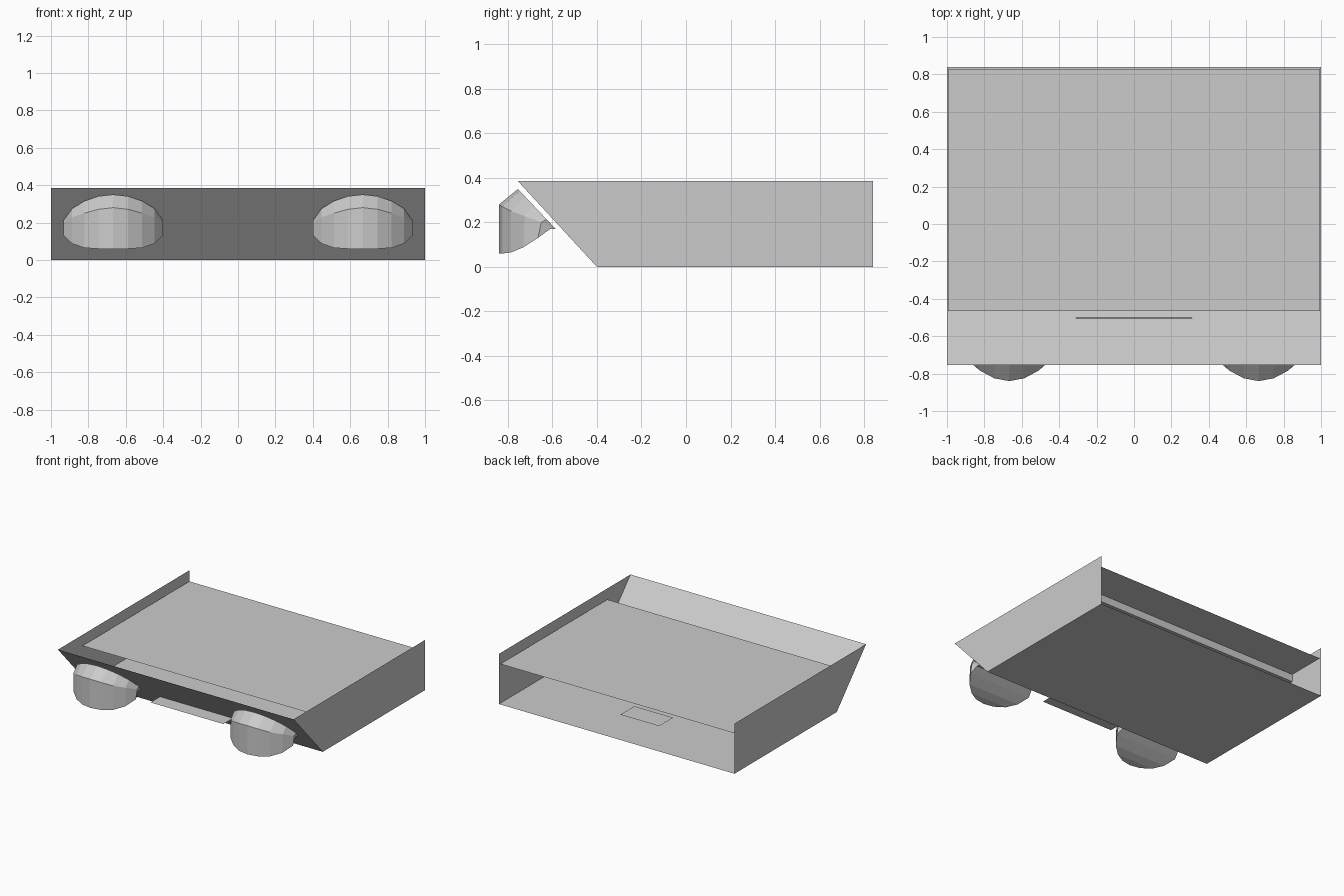
import bpy, bmesh

if "Cube" in bpy.data.objects:
    bpy.data.objects.remove(bpy.data.objects["Cube"])


def mesh_object(name, verts, faces):
    me = bpy.data.meshes.new(name)
    me.from_pydata(verts, [], faces)
    bm = bmesh.new()
    bm.from_mesh(me)
    bmesh.ops.remove_doubles(bm, verts=bm.verts, dist=0.0001)
    bmesh.ops.recalc_face_normals(bm, faces=bm.faces)
    bm.to_mesh(me)
    bm.free()
    ob = bpy.data.objects.new(name, me)
    bpy.context.collection.objects.link(ob)
    return ob


def sheet(name, half_width, y0, y1, z):
    w = half_width
    return mesh_object(name, [(-w, y0, z), (w, y0, z), (w, y1, z), (-w, y1, z)], [(0, 1, 2, 3)])


# Open tray: thin floor, sloping front and two side walls, open at the back
profile = [(-0.755, 0.385), (-0.40, 0.0), (0.84, 0.0), (0.84, 0.385)]
verts = [(x, y, z) for x in (-1, 1) for y, z in profile]
mesh_object("tray_shell", verts,
            [(0, 1, 2, 3), (4, 7, 6, 5), (0, 4, 5, 1), (1, 5, 6, 2)])

# Recessed deck, with a shallow block under it
sheet("top_deck", 0.994, -0.465, 0.83, 0.305)
y0, y1, z0, z1 = -0.35, 0.535, 0.247, 0.304
verts = [(x, y, z) for x in (-0.994, 0.994)
         for y, z in ((y0, z0), (y1, z0), (y1, z1), (y0, z1))]
mesh_object("under_deck_block", verts,
            [(0, 1, 2, 3), (4, 7, 6, 5), (0, 4, 5, 1), (1, 5, 6, 2), (2, 6, 7, 3), (3, 7, 4, 0)])

# Front tongue and small inner plate
sheet("front_tongue", 0.31, -0.62, -0.50, 0.113)
sheet("inner_plate", 0.165, 0.39, 0.56, 0.035)

# Lamp stations: half-width, rim height, brow (y, z), lower edge (y, z)
stations = [
    (0.00, 0.350, (-0.840, 0.280), (-0.840, 0.060)),
    (0.08, 0.341, (-0.825, 0.271), (-0.825, 0.060)),
    (0.155, 0.315, (-0.785, 0.250), (-0.785, 0.065)),
    (0.22, 0.275, (-0.725, 0.228), (-0.730, 0.088)),
    (0.265, 0.213, (-0.650, 0.200), (-0.665, 0.130)),
    (0.25, 0.170, (-0.595, 0.172), (-0.610, 0.170)),
]


def rim_y(z):
    return -0.755 + (0.35 - z) * 0.17 / 0.18


def lamp(name, cx):
    verts, faces = [], []
    for s in (-1, 1):
        for u, rz, brow, low in stations:
            x = cx + s * u
            verts += [(x, rim_y(rz), rz), (x, *brow), (x, *low)]
    n = len(stations)
    for i in range(n - 1):
        a, b = 3 * i, 3 * i + 3
        o = 3 * n
        # brow and wall strips on both halves
        for k in (0, o):
            faces += [(a + k, b + k, b + k + 1, a + k + 1),
                      (a + k + 1, b + k + 1, b + k + 2, a + k + 2)]
        # back and underside strips across the lamp
        for r in (0, 2):
            if i == 0:
                faces.append((a + r, b + r, b + o + r))
            else:
                faces.append((a + r, b + r, b + o + r, a + o + r))
    # closing strip and ends
    e, o = 3 * (n - 1), 3 * n
    faces += [(e, e + 2, e + o + 2, e + o), (e, e + 1, e + 2), (e + o, e + o + 2, e + o + 1)]
    return mesh_object(name, verts, faces)


lamp("left_lamp", -0.667)
lamp("right_lamp", 0.667)
